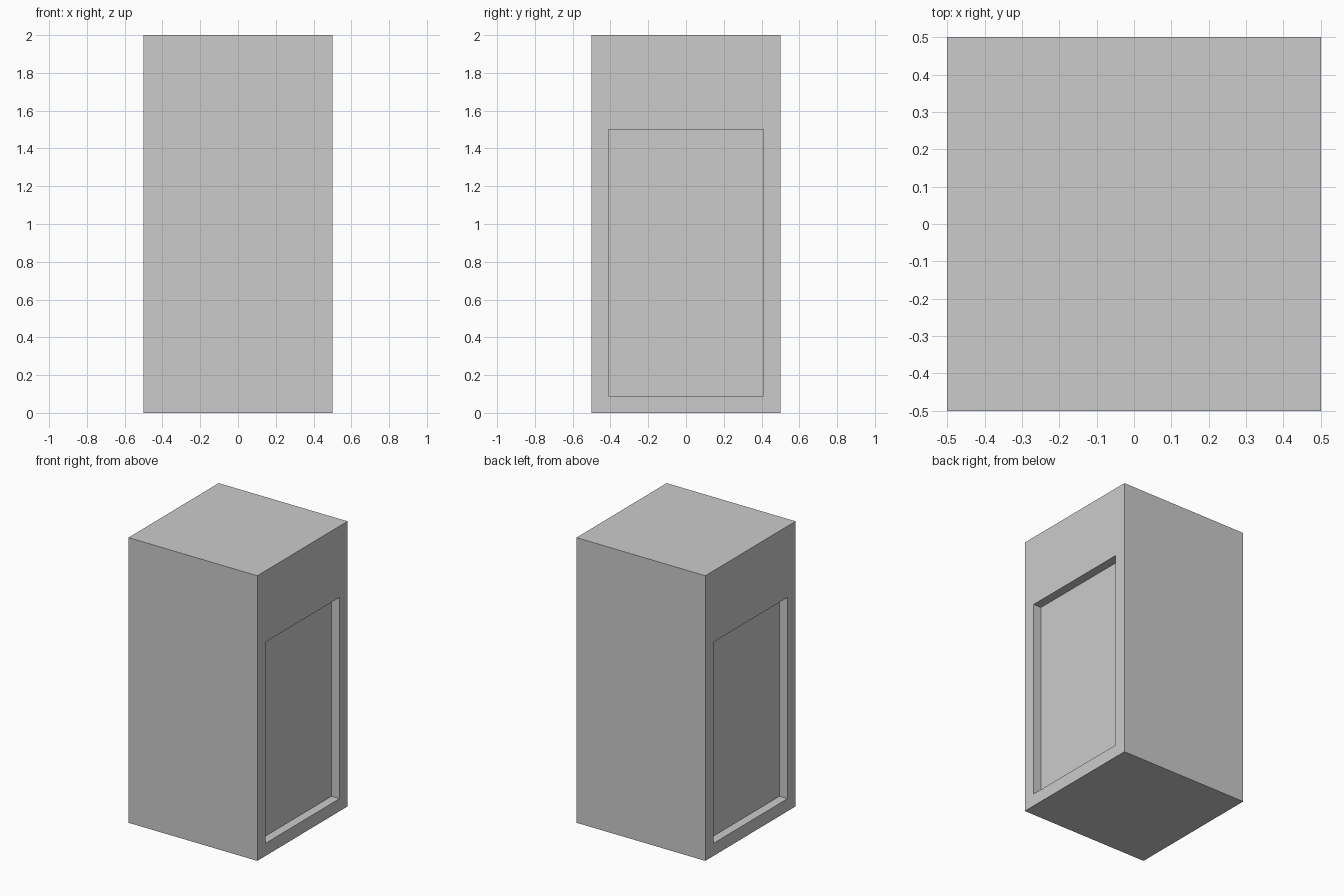
import bpy, bmesh
from mathutils import Vector

if "Cube" in bpy.data.objects:
    bpy.data.objects.remove(bpy.data.objects["Cube"])

RIM, DEPTH, PANEL_TOP = 0.125, 0.0625, 1.5

# Upright box body, 1 x 1 x 2, standing on the ground
bm = bmesh.new()
bmesh.ops.create_cube(bm, size=1)
for v in bm.verts:
    v.co.z = (v.co.z + 0.5) * 2
bm.normal_update()

# Recessed panel in the left and right sides
for side in (-1, 1):
    face = next(f for f in bm.faces if f.normal.x * side > 0.9)
    bmesh.ops.inset_individual(bm, faces=[face], thickness=RIM)
    for v in face.verts:
        if v.co.z > 1:
            v.co.z = PANEL_TOP
    pushed = bmesh.ops.extrude_discrete_faces(bm, faces=[face])["faces"][0]
    bmesh.ops.translate(bm, verts=pushed.verts, vec=Vector((-side * DEPTH, 0, 0)))

bmesh.ops.recalc_face_normals(bm, faces=bm.faces)
mesh = bpy.data.meshes.new("cabinet_body")
bm.to_mesh(mesh)
bm.free()
body = bpy.data.objects.new("cabinet_body", mesh)
bpy.context.collection.objects.link(body)
